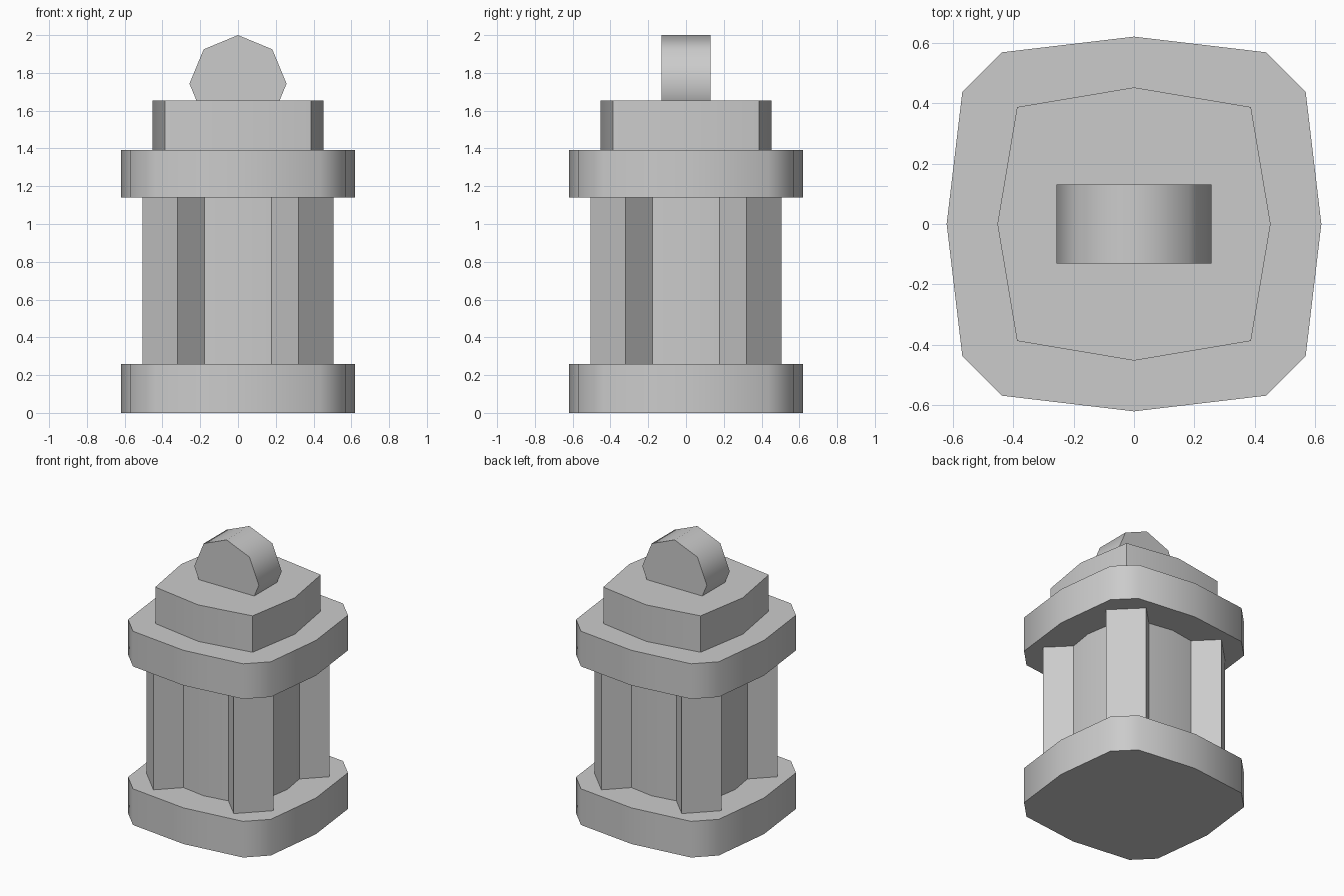
import bpy, bmesh
from math import radians, cos, sin, pi
from mathutils import Matrix

if "Cube" in bpy.data.objects:
    bpy.data.objects.remove(bpy.data.objects["Cube"])


def finish(bm, name):
    bmesh.ops.recalc_face_normals(bm, faces=bm.faces)
    mesh = bpy.data.meshes.new(name)
    bm.to_mesh(mesh)
    bm.free()
    ob = bpy.data.objects.new(name, mesh)
    bpy.context.collection.objects.link(ob)
    bpy.ops.object.select_all(action='DESELECT')
    ob.select_set(True)
    bpy.context.view_layer.objects.active = ob
    bpy.ops.object.shade_smooth_by_angle(angle=radians(50))
    return ob


def prism(name, outline, z0, z1, matrix=Matrix.Identity(4)):
    """Extrude an xy outline from z0 to z1, then place it."""
    bm = bmesh.new()
    low = [bm.verts.new((x, y, z0)) for x, y in outline]
    high = [bm.verts.new((x, y, z1)) for x, y in outline]
    bm.faces.new(low)
    bm.faces.new(high)
    n = len(outline)
    for i in range(n):
        j = (i + 1) % n
        bm.faces.new((low[i], low[j], high[j], high[i]))
    bmesh.ops.transform(bm, matrix=matrix, verts=bm.verts)
    return finish(bm, name)


def four_sided(quarter):
    """Repeat one side's points around all four sides."""
    pts = []
    for _ in range(4):
        pts += quarter
        quarter = [(-y, x) for x, y in quarter]
    return pts


# Bowed square slabs with cut corners
slab = four_sided([(0.62, 0), (0.568, 0.438), (0.438, 0.568)])
prism("base_slab", slab, 0, 0.26)
prism("upper_slab", slab, 1.14, 1.393)

# Bowed square core and cap
prism("body_core", four_sided([(0.392, 0), (0.338, 0.338)]), 0.26, 1.14)
prism("cap", four_sided([(0.452, 0), (0.387, 0.387)]), 1.393, 1.655)

# Diagonal corner posts
post = [(0.3, -0.131), (0.583, -0.131), (0.583, 0.131), (0.3, 0.131)]
for i, side in enumerate(("back_right", "back_left", "front_left", "front_right")):
    prism("post_" + side, post, 0.26, 1.14,
          Matrix.Rotation(pi / 4 + i * pi / 2, 4, 'Z'))

# Eight-sided knob lying front to back, sunk into the cap
knob = [(0.257 * cos(k * pi / 4), 0.257 * sin(k * pi / 4)) for k in range(8)]
prism("knob", knob, -0.13, 0.13,
      Matrix.Translation((0, 0, 1.743)) @ Matrix.Rotation(pi / 2, 4, 'X'))
